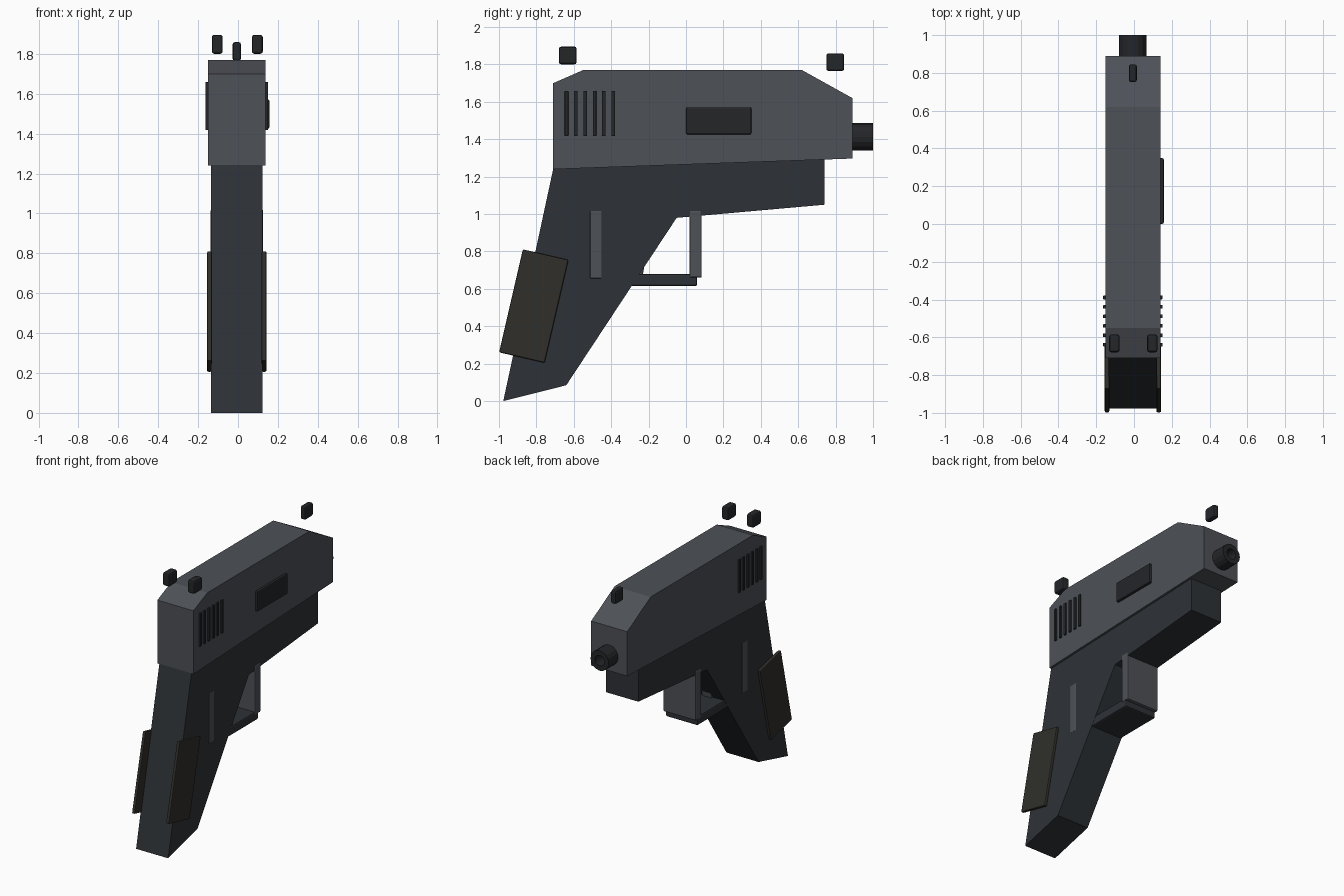
import bpy, bmesh
from math import radians
from mathutils import Matrix

if "Cube" in bpy.data.objects:
    bpy.data.objects.remove(bpy.data.objects["Cube"])

CX = -0.006  # mid-plane of the body


def material(name, rgb):
    m = bpy.data.materials.new(name)
    m.diffuse_color = (*rgb, 1)
    m.use_nodes = True
    m.node_tree.nodes["Principled BSDF"].inputs["Base Color"].default_value = m.diffuse_color
    return m


STEEL = material("slide_grey", (0.075, 0.082, 0.095))
DARK = material("frame_dark", (0.027, 0.031, 0.037))
BLACK = material("black_metal", (0.017, 0.019, 0.022))
GRIP = material("grip_brown", (0.029, 0.028, 0.023))


def finish(name, bm, mat):
    bmesh.ops.recalc_face_normals(bm, faces=bm.faces)
    me = bpy.data.meshes.new(name)
    bm.to_mesh(me)
    bm.free()
    me.materials.append(mat)
    ob = bpy.data.objects.new(name, me)
    bpy.context.collection.objects.link(ob)
    return ob


def profile(name, pts, half, mat):
    """Side outline in (y, z), extruded across x."""
    bm = bmesh.new()
    face = bm.faces.new([bm.verts.new((CX - half, y, z)) for y, z in pts])
    ext = bmesh.ops.extrude_face_region(bm, geom=[face])
    verts = [g for g in ext["geom"] if isinstance(g, bmesh.types.BMVert)]
    bmesh.ops.translate(bm, verts=verts, vec=(2 * half, 0, 0))
    return finish(name, bm, mat)


def box(name, centre, size, mat, bevel=0.0, tilt=0.0):
    bm = bmesh.new()
    bmesh.ops.create_cube(bm, size=1, matrix=Matrix.Diagonal((*size, 1)))
    ob = finish(name, bm, mat)
    ob.location = centre
    ob.rotation_euler.x = radians(tilt)
    if bevel:
        mod = ob.modifiers.new("bevel", 'BEVEL')
        mod.width, mod.segments = bevel, 2
    return ob


# Main body
profile("slide", [(-0.71, 1.24), (-0.71, 1.70), (-0.55, 1.77), (0.62, 1.77),
                  (0.89, 1.62), (0.89, 1.297)], 0.145, STEEL)
profile("frame", [(-0.977, 0.0), (-0.64, 0.085), (-0.05, 0.98), (0.74, 1.05),
                  (0.74, 1.295), (-0.705, 1.265)], 0.129, DARK)

# Barrel with a recessed bore
bm = bmesh.new()
bmesh.ops.create_cone(bm, cap_ends=True, segments=16, radius1=0.073, radius2=0.073, depth=0.3,
                      matrix=Matrix.Translation((CX, 0.85, 1.413)) @ Matrix.Rotation(radians(-90), 4, 'X'))
bm.faces.ensure_lookup_table()
muzzle = max(bm.faces, key=lambda f: f.calc_center_median().y)
bmesh.ops.inset_region(bm, faces=[muzzle], thickness=0.035)
hole = bmesh.ops.extrude_discrete_faces(bm, faces=[muzzle])["faces"][0]
bmesh.ops.translate(bm, verts=hole.verts, vec=(0, -0.12, 0))
finish("barrel", bm, BLACK)

# Trigger guard and trigger
box("guard_front", (CX, 0.051, 0.84), (0.262, 0.066, 0.36), STEEL, 0.008)
box("guard_rear", (CX, -0.482, 0.837), (0.262, 0.062, 0.362), STEEL, 0.004)
box("guard_bottom", (CX, -0.215, 0.648), (0.256, 0.55, 0.066), DARK, 0.01)
box("trigger", (CX, -0.25, 0.74), (0.08, 0.06, 0.13), STEEL, 0.008, -10)

# Sights
for side, x in (("left", -0.104), ("right", 0.097)):
    box(f"rear_sight_{side}", (x, -0.632, 1.848), (0.055, 0.095, 0.095), BLACK, 0.012)
box("front_sight", (CX, 0.798, 1.812), (0.042, 0.095, 0.095), BLACK, 0.012)

# Side details: grip panels and slide serrations on both sides
for side, s in (("left", -1), ("right", 1)):
    box(f"grip_panel_{side}", (CX + s * 0.137, -0.814, 0.508), (0.024, 0.25, 0.565), GRIP, 0.007, -13)
    for i in range(6):
        box(f"serration_{side}_{i}", (CX + s * 0.148, -0.639 + i * 0.05, 1.538),
            (0.018, 0.019, 0.24), BLACK, 0.002)

# Ejection port plate on the right only
box("ejection_port", (0.145, 0.175, 1.498), (0.026, 0.348, 0.146), BLACK, 0.008)
